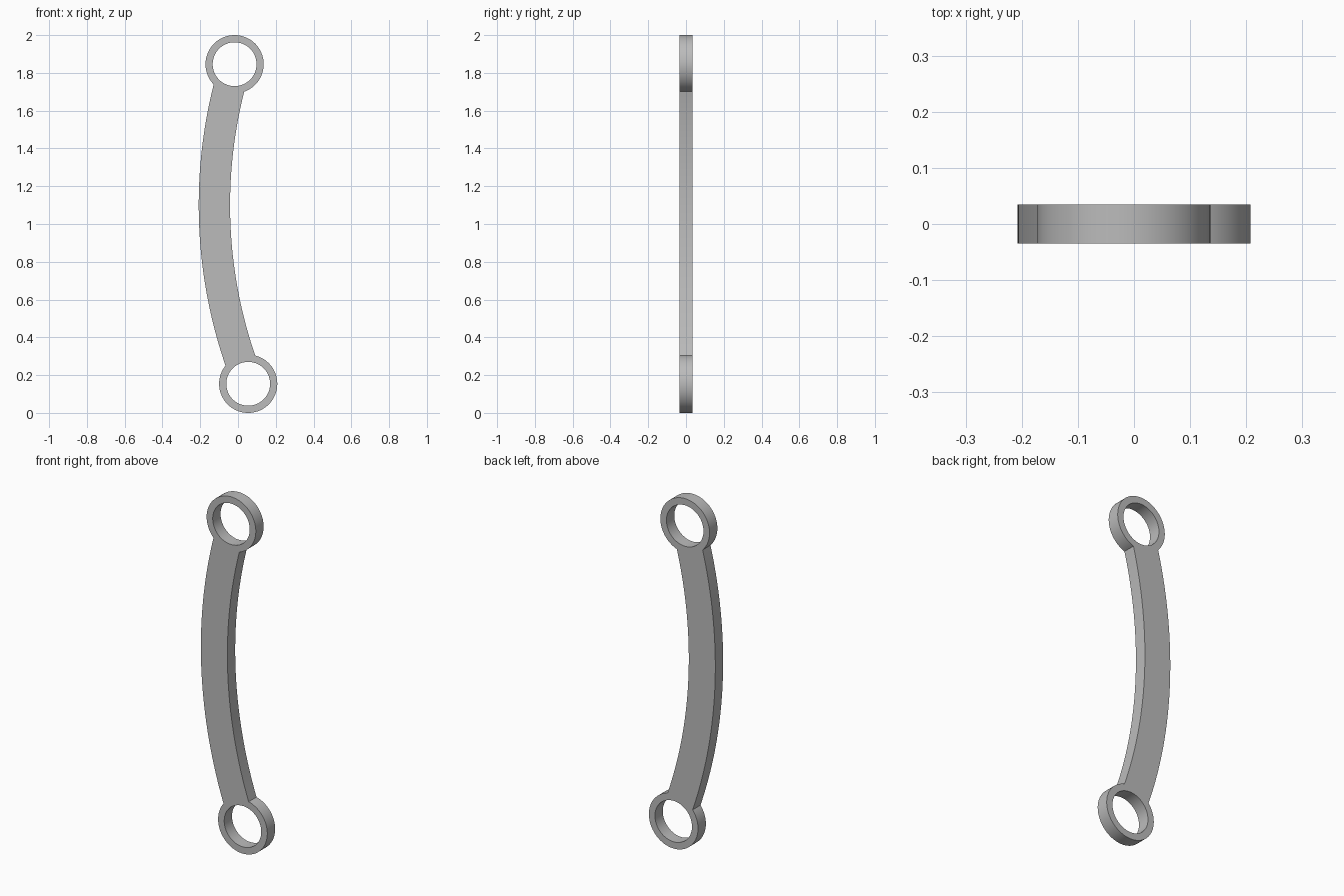
import bpy
import bmesh
from math import atan2, cos, sin, pi, radians
from mathutils import Vector
from mathutils.geometry import intersect_sphere_sphere_2d

cube = bpy.data.objects.get("Cube")
if cube:
    bpy.data.objects.remove(cube, do_unlink=True)

HALF_DEPTH = 0.035
RING_OUTER, RING_INNER = 0.154, 0.116
TOP = Vector((-0.018, 1.846))
BOTTOM = Vector((0.054, 0.154))
BEND = Vector((2.405, 1.10))          # centre of the arm's curvature
ARM_RADIUS, ARM_HALF = 2.53, 0.083


def arc(centre, radius, start, end, steps):
    """Points along an arc, both ends included."""
    angles = [start + (end - start) * i / steps for i in range(steps + 1)]
    return [centre + radius * Vector((cos(a), sin(a))) for a in angles]


def angle(point, centre):
    return atan2(point.y - centre.y, point.x - centre.x) % (2 * pi)


def junction(ring, radius, towards):
    """Where an arm edge leaves a ring, on the side facing the other ring."""
    hits = intersect_sphere_sphere_2d(ring, RING_OUTER, BEND, radius)
    return min(hits, key=lambda p: (p - towards).length)


def add_spline(curve, points):
    spline = curve.splines.new('POLY')
    spline.points.add(len(points) - 1)
    for item, p in zip(spline.points, points):
        item.co = (p.x, p.y, 0, 1)
    spline.use_cyclic_u = True


# Outline: around the top ring, down one arm edge, around the bottom ring, back up
outer, inner = ARM_RADIUS + ARM_HALF, ARM_RADIUS - ARM_HALF
top_out, top_in = junction(TOP, outer, BOTTOM), junction(TOP, inner, BOTTOM)
low_out, low_in = junction(BOTTOM, outer, TOP), junction(BOTTOM, inner, TOP)


def ring_arc(centre, first, last):
    a, b = angle(first, centre), angle(last, centre)
    return arc(centre, RING_OUTER, a, b if b > a else b + 2 * pi, 84)


def edge_arc(radius, first, last):
    return arc(BEND, radius, angle(first, BEND), angle(last, BEND), 48)[1:-1]


outline = (ring_arc(TOP, top_in, top_out) + edge_arc(outer, top_out, low_out)
           + ring_arc(BOTTOM, low_out, low_in) + edge_arc(inner, low_in, top_in))

# Filled profile with two holes, extruded to the link's depth
curve = bpy.data.curves.new("link_profile", 'CURVE')
curve.dimensions = '2D'
curve.fill_mode = 'BOTH'
curve.extrude = HALF_DEPTH
add_spline(curve, outline)
for ring in (TOP, BOTTOM):
    add_spline(curve, arc(ring, RING_INNER, 0, 2 * pi, 96)[:-1])

link = bpy.data.objects.new("curved_link", curve)
bpy.context.collection.objects.link(link)
link.rotation_euler.x = radians(90)
bpy.ops.object.select_all(action='DESELECT')
link.select_set(True)
bpy.context.view_layer.objects.active = link
bpy.ops.object.convert(target='MESH')
link = bpy.context.object
bpy.ops.object.transform_apply(location=False, rotation=True, scale=False)

# Weld caps to walls and face everything outwards
bm = bmesh.new()
bm.from_mesh(link.data)
bmesh.ops.remove_doubles(bm, verts=bm.verts, dist=0.0001)
bmesh.ops.recalc_face_normals(bm, faces=bm.faces)
bm.to_mesh(link.data)
bm.free()
bpy.ops.object.shade_smooth_by_angle(angle=radians(30))

# Plain grey metal
colour = (0.5, 0.5, 0.5, 1)
grey = bpy.data.materials.new("plain_grey")
grey.use_nodes = True
grey.diffuse_color = colour
grey.node_tree.nodes["Principled BSDF"].inputs["Base Color"].default_value = colour
link.data.materials.clear()
link.data.materials.append(grey)
